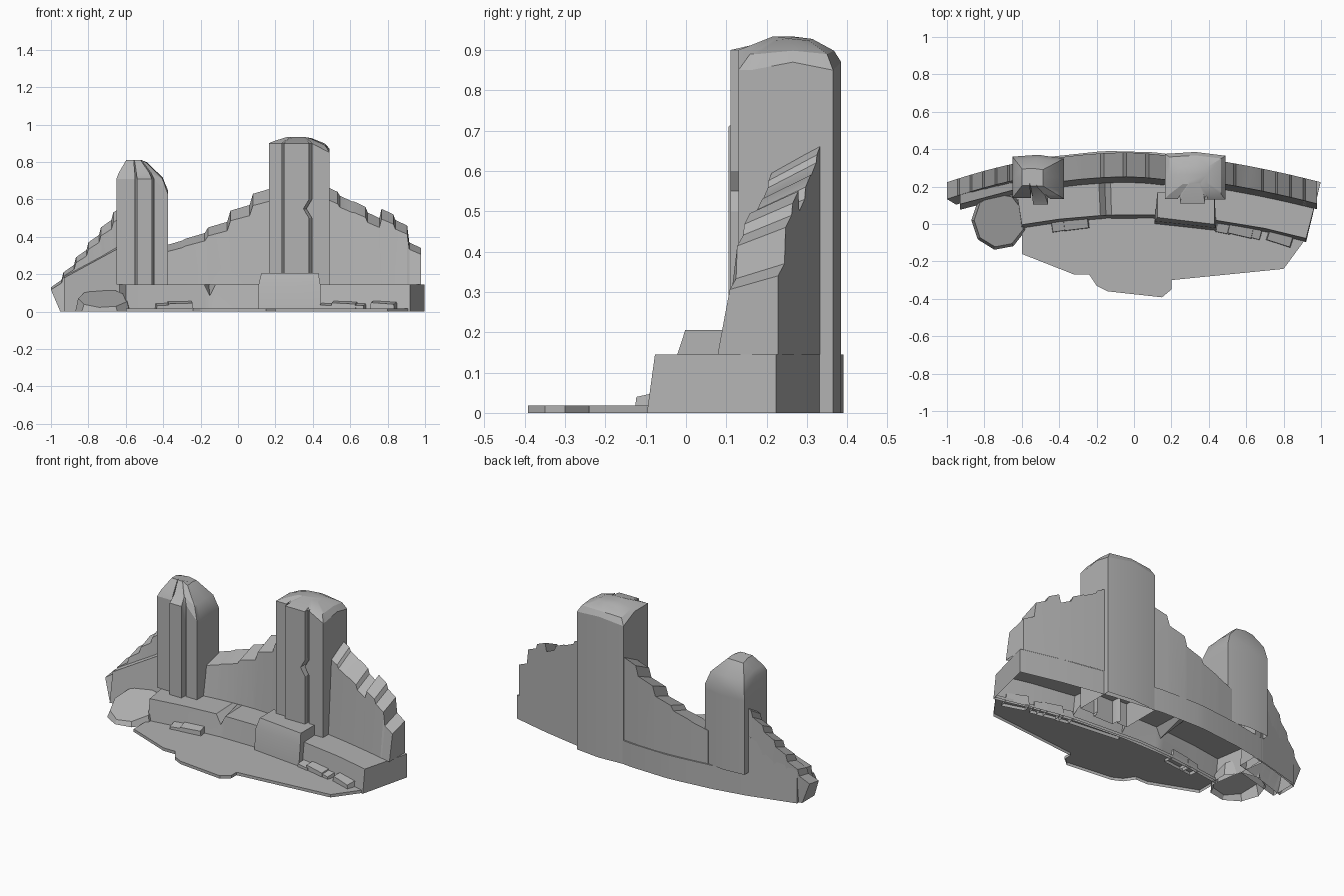
import bpy, bmesh, math

cube = bpy.data.objects.get("Cube")
if cube:
    bpy.data.objects.remove(cube, do_unlink=True)

stone = bpy.data.materials.new("grey_stone")
stone.use_nodes = True
grey = (.45, .45, .45, 1)
stone.diffuse_color = grey
stone.node_tree.nodes["Principled BSDF"].inputs["Base Color"].default_value = grey

LEDGE_TOP = .145


def back_arc(x):
    """Curved rear line shared by the ledge and the walls."""
    return .393 - .17 * x * x - .08 * max(x, 0) * (1 - x)


def ledge_front(x):
    """Curved front line of the ledge."""
    return .05 - .15 * x * x


def skin(name, rings, closed=True, cap_first=False, cap_last=True):
    """Bridge equal rings of points into a surface, with optional end caps."""
    bm = bmesh.new()
    rows = [[bm.verts.new(point) for point in ring] for ring in rings]
    count = len(rows[0])
    for lower, upper in zip(rows, rows[1:]):
        for i in range(count if closed else count - 1):
            j = (i + 1) % count
            bm.faces.new((lower[i], lower[j], upper[j], upper[i]))
    if cap_first:
        bm.faces.new(rows[0][::-1])
    if cap_last:
        bm.faces.new(rows[-1])
    bmesh.ops.recalc_face_normals(bm, faces=bm.faces)
    mesh = bpy.data.meshes.new(name)
    bm.to_mesh(mesh)
    bm.free()
    mesh.materials.append(stone)
    obj = bpy.data.objects.new(name, mesh)
    bpy.context.collection.objects.link(obj)
    bpy.ops.object.select_all(action="DESELECT")
    obj.select_set(True)
    bpy.context.view_layer.objects.active = obj
    bpy.ops.object.shade_smooth_by_angle(angle=math.radians(25))


def wall(name, left, right, heights, slope, thickness, base=0, undercut=1, inset=0):
    """Stepped rock wall with sloping tops and a leaning front."""
    rings = []
    width = (right - left) / len(heights)
    for step, height in enumerate(heights):
        start = left + step * width
        for x, z in ((start, height), (start + width * .85, height + slope)):
            rear = back_arc(x) - inset
            front = rear - thickness
            foot = x * undercut
            rings.append([(foot, rear, base), (x, rear, z),
                          (x, front + .03, z * .9), (foot, front, base)])
    skin(name, rings, closed=False, cap_first=True)


def tower(name, columns, rear, base, top, fall, dome, kink, lean):
    """Tower with a grooved front, uneven eaves and a smooth domed crown."""
    left, right = columns[0][0], columns[-1][1]
    middle = (left + right) / 2
    low = top - fall
    centre_y = rear - .12
    outline = [(left, rear - .01, low), (middle, rear, low + .02),
               (right, rear - .02, low), (right, centre_y, low + .02)]
    for start, end, front in reversed(columns):
        corner = low if end == right else top
        outline += [(end, front + .03, corner), (end, front, corner),
                    (start, front, top), (start, front + .03, top)]
    outline.append((left, centre_y, top))
    groove = min(y for x, y, z in outline) + .03

    def level(z, shift):
        return [(x - shift if y < centre_y and abs(x - kink) < .03 else x, y, z)
                for x, y, eave in outline]

    rings = [level(base, 0), level(.5, 0), level(.55, .03), level(.6, 0), outline]
    for scale in (.85, .4):
        rings.append([(middle + lean * (1 - scale) + (x - middle) * scale,
                       centre_y + (max(y, groove) - centre_y) * scale,
                       top + dome * (1 - scale * scale) + (eave - top) * scale / 2)
                      for x, y, eave in outline])
    skin(name, rings)


def rock(name, x, y, radius_x, radius_y, height, sides, tilt, turn=0):
    """Low faceted stone whose top rises towards the back."""
    rings = [[], []]
    cos_turn, sin_turn = math.cos(turn), math.sin(turn)
    for i in range(sides):
        angle = math.tau * (i + .5) / sides
        u, v = radius_x * math.cos(angle), radius_y * math.sin(angle)
        dx, dy = u * cos_turn - v * sin_turn, u * sin_turn + v * cos_turn
        rings[0].append((x + dx, y + dy, 0))
        rings[1].append((x + dx * .9, y + dy * .9, height + tilt * dy))
    skin(name, rings)


# Thin floor slab: broken front edge, rear edge tucked under the ledge
front_edge = [(-.6, -.16), (-.32, -.27), (-.24, -.27), (-.2, -.33), (-.14, -.36),
              (.15, -.392), (.2, -.35), (.2, -.3), (.8, -.24)]
rear_edge = [(x, ledge_front(x)) for x in (.92, .5, 0, -.3, -.6)]
skin("floor_slab", [[(x, y, z) for x, y in front_edge + rear_edge] for z in (0, .018)])

# Curved ledge, hollow below, with a chip in its front edge
chip = -.15
ledge_rings = []
for x in (-.6, -.4, chip - .03, chip, chip + .03, .1, .4, .7, .92):
    rear_x = x * 1.085
    rear = back_arc(rear_x)
    front = ledge_front(x)
    lip = LEDGE_TOP - .06 if x == chip else LEDGE_TOP
    ledge_rings.append([(rear_x, rear, 0), (rear_x, rear, LEDGE_TOP),
                        ((x + rear_x) / 2, (front + rear) / 2, LEDGE_TOP),
                        (x, front, lip), (x, front - .02, 0)])
skin("ledge", ledge_rings, closed=False, cap_first=True)

# Stepped walls behind the ledge
wall("right_wall", .47, .99, [.67, .62, .59, .53, .55, .49, .37], -.03, .15,
     base=LEDGE_TOP)
wall("middle_wall", -.4, .2, [.35, .39, .45, .54, .63], .03, .16, base=LEDGE_TOP,
     inset=.01)

# Left rock pile: tall back layer, lower front layer and a foot rock
wall("left_back_rocks", -1, -.6, [.13 + .08 * i for i in range(6)], .04, .12,
     undercut=.95)
wall("left_front_rocks", -.93, -.58, [.2], .18, .17)
rock("left_foot_rock", -.72, .02, .15, .16, .07, sides=9, tilt=.3)

# Grooved towers
tower("right_tower", [(.165, .235, .135), (.245, .38, .11), (.395, .49, .13)],
      rear=.385, base=0, top=.9, fall=.05, dome=.04, kink=.39, lean=0)
tower("left_tower", [(-.65, -.55, .14), (-.54, -.46, .105), (-.45, -.375, .135)],
      rear=.37, base=LEDGE_TOP, top=.71, fall=.08, dome=.12, kink=0, lean=-.05)

# Pedestal block in front of the right tower
pedestal_rings = []
for x, flare in ((.125, -.015), (.28, 0), (.43, .01)):
    front = .05 - .12 * x
    pedestal_rings.append([(x, .17, LEDGE_TOP), (x, .17, .206), (x, front, .206),
                           (x + flare, front - .02, LEDGE_TOP),
                           (x + flare, front - .035, 0)])
skin("pedestal", pedestal_rings, closed=False, cap_first=True)

# Loose stones along the foot of the ledge, turned to follow its curve
for i, x in enumerate((-.4, -.31, .48, .57, .64, .78)):
    big = i % 2
    rock(f"loose_stone_{i}", x, ledge_front(x) - .035, .06 + .04 * big, .045,
         .04 + .01 * big, sides=4, tilt=.2, turn=-.4 * x)
